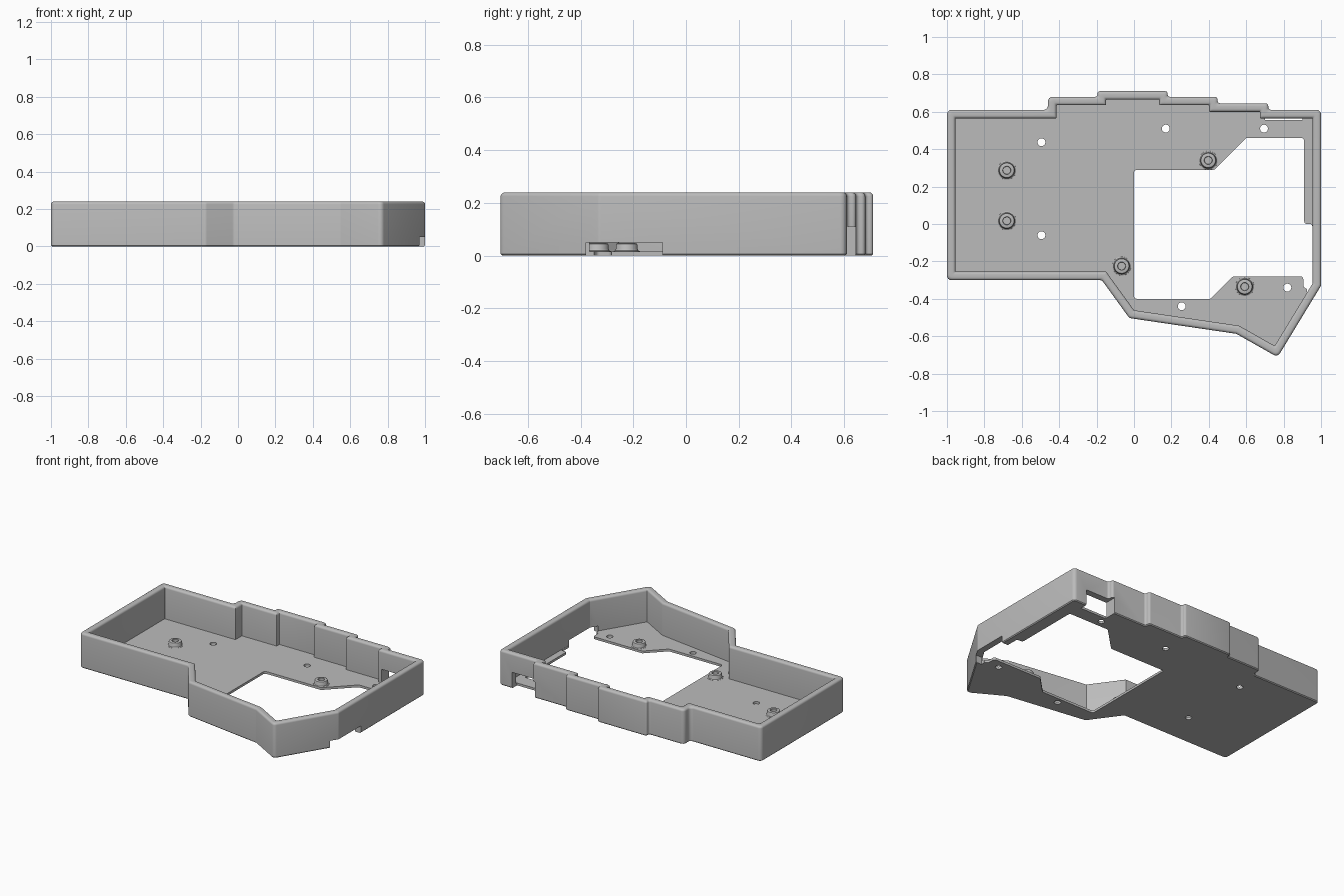
import bpy, bmesh, math
from mathutils import Vector

cube = bpy.data.objects.get("Cube")
if cube:
    bpy.data.objects.remove(cube)

grey = bpy.data.materials.new("plain_grey")
grey.use_nodes = True
grey.diffuse_color = (0.5, 0.5, 0.5, 1)
grey.node_tree.nodes["Principled BSDF"].inputs["Base Color"].default_value = (0.5, 0.5, 0.5, 1)

FLOOR, TOP, WALL, RIM = 0.016, 0.24, 0.045, 0.015


def offset(points, d):
    """Move a clockwise outline inwards by d with mitred corners."""
    out = []
    for i, p in enumerate(points):
        a = (p - points[i - 1]).normalized()
        b = (points[(i + 1) % len(points)] - p).normalized()
        na, nb = Vector((a.y, -a.x)), Vector((b.y, -b.x))
        out.append(p + (na + nb) * d / (1 + na.dot(nb)))
    return out


def rounded(points, r, steps=4):
    """Round every corner with the same number of points."""
    out = []
    for i, p in enumerate(points):
        u, v = points[i - 1] - p, points[(i + 1) % len(points)] - p
        half = u.angle(v) / 2
        t = min(r / math.tan(half), 0.42 * u.length, 0.42 * v.length)
        u, v = u.normalized(), v.normalized()
        centre = p + (u + v).normalized() * t / math.cos(half)
        s, e = p + u * t - centre, p + v * t - centre
        turn = s.angle_signed(e)
        for k in range(steps + 1):
            w = turn * k / steps
            c, n = math.cos(w), math.sin(w)
            out.append(centre + Vector((s.x * c + s.y * n, s.y * c - s.x * n)))
    return out


def loft(name, rings):
    """Skin a stack of (points, z) rings and cap both ends."""
    bm = bmesh.new()
    loops = [[bm.verts.new((p.x, p.y, z)) for p in pts] for pts, z in rings]
    for a, b in zip(loops, loops[1:]):
        for i in range(len(a)):
            bm.faces.new((a[i - 1], a[i], b[i], b[i - 1]))
    bm.faces.new(loops[0])
    bm.faces.new(loops[-1])
    bmesh.ops.recalc_face_normals(bm, faces=bm.faces)
    mesh = bpy.data.meshes.new(name)
    bm.to_mesh(mesh)
    bm.free()
    mesh.materials.append(grey)
    obj = bpy.data.objects.new(name, mesh)
    bpy.context.collection.objects.link(obj)
    return obj


def select(obj):
    bpy.ops.object.select_all(action='DESELECT')
    obj.select_set(True)
    bpy.context.view_layer.objects.active = obj


def cut(obj, cutter):
    select(obj)
    mod = obj.modifiers.new("cut", 'BOOLEAN')
    mod.operation, mod.solver, mod.object = 'DIFFERENCE', 'EXACT', cutter
    bpy.ops.object.modifier_apply(modifier=mod.name)
    bpy.data.objects.remove(cutter)


def circle(x, y, r, n=32):
    return [Vector((x + r * math.cos(math.tau * i / n), y + r * math.sin(math.tau * i / n)))
            for i in range(n)]


def vectors(pairs):
    return [Vector(p) for p in pairs]


def box(x0, x1, y0, y1):
    return vectors([(x0, y0), (x0, y1), (x1, y1), (x1, y0)])


# Tray: one outline lofted up the outside, over the rounded rim and down inside
outline = vectors([
    (-1, 0.61), (-0.46, 0.61), (-0.46, 0.68), (-0.195, 0.68), (-0.195, 0.71),
    (0.18, 0.71), (0.18, 0.68), (0.447, 0.68), (0.447, 0.645), (0.718, 0.645),
    (0.718, 0.61), (1, 0.61), (1, -0.33), (0.768, -0.712), (0.547, -0.587),
    (-0.025, -0.503), (-0.172, -0.30), (-1, -0.30)])
profile = [(0.006, 0), (0, 0.006)]
arc = [math.pi / 2 * k / 4 for k in range(5)]
for a in arc:
    profile.append((RIM - RIM * math.cos(a), TOP - RIM + RIM * math.sin(a)))
for a in reversed(arc):
    profile.append((WALL - RIM + RIM * math.cos(a), TOP - RIM + RIM * math.sin(a)))
profile.append((WALL, FLOOR))
tray = loft("tray", [(rounded(offset(outline, d), 0.024 - 0.45 * d), z) for d, z in profile])

# Large opening in the floor
opening = vectors([
    (0, 0.29), (0.43, 0.29), (0.6, 0.46), (0.91, 0.46), (0.91, 0), (0.954, 0),
    (0.954, -0.32), (0.932, -0.354), (0.905, -0.335), (0.905, -0.28),
    (0.53, -0.28), (0.41, -0.40), (0, -0.40)])
cut(tray, loft("opening_cutter", [(rounded(opening, 0.015), -0.1), (rounded(opening, 0.015), 0.1)]))

# Connector slots through the back wall and the left wall
for area, top in ((box(0.70, 0.90, 0.556, 0.8), 0.11), (box(0.926, 1.2, -0.38, -0.09), 0.05)):
    cut(tray, loft("slot_cutter", [(area, -0.1), (area, top)]))

# Screw holes through the floor
for x, y in ((-0.495, 0.437), (-0.495, -0.06), (0.17, 0.51),
             (0.695, 0.51), (0.82, -0.34), (0.255, -0.44)):
    hole = circle(x, y, 0.021)
    cut(tray, loft("hole_cutter", [(hole, -0.1), (hole, 0.1)]))

select(tray)
bpy.ops.object.shade_smooth_by_angle(angle=math.radians(30))

# Standoffs with a flared foot and a blind hole
boss = [(0.051, 0.014), (0.05, FLOOR + 0.001), (0.044, 0.02), (0.041, 0.027), (0.041, 0.041),
        (0.039, 0.045), (0.034, 0.047), (0.022, 0.047), (0.02, 0.045), (0.02, 0.02)]
for i, (x, y) in enumerate(((-0.68, 0.287), (-0.68, 0.017), (-0.066, -0.225),
                            (0.592, -0.335), (0.397, 0.34))):
    standoff = loft(f"standoff_{i + 1}", [(circle(x, y, r), z) for r, z in boss])
    select(standoff)
    bpy.ops.object.shade_smooth_by_angle(angle=math.radians(35))
